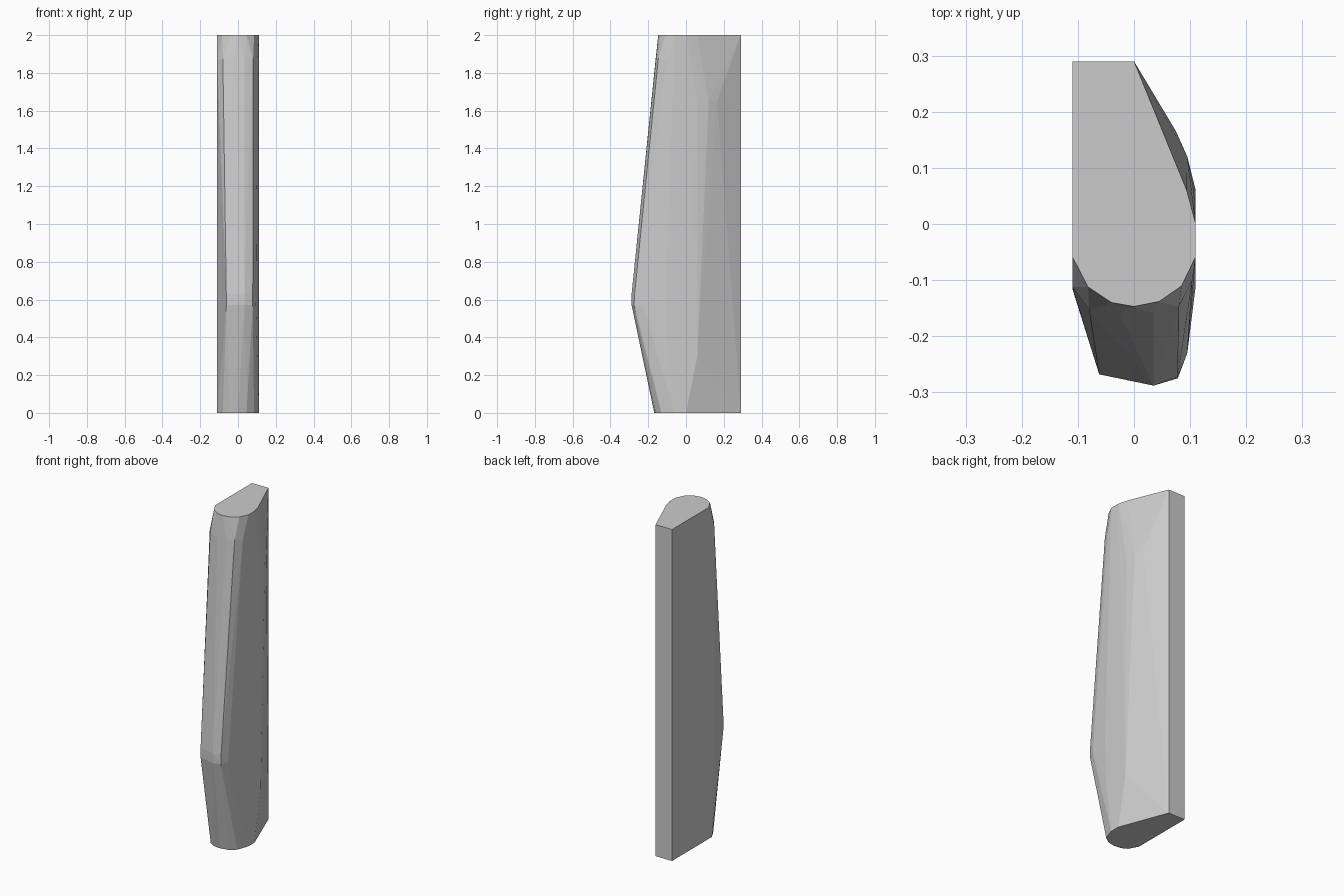
import bpy, bmesh, math

# Cross-sections of the faceted post: height -> (x, y) corners
sections = {
    # flat base with a rounded front
    0.0: [(-0.11, 0.29), (0, 0.29), (0.11, 0.0), (0.11, -0.06), (0.085, -0.13),
          (0.045, -0.16), (0, -0.168), (-0.045, -0.164), (-0.08, -0.145), (-0.11, -0.09)],
    # lower end of the right-hand ridge
    0.3: [(0.11, 0.06), (0.11, -0.1)],
    # bulge, the widest point of the front
    0.57: [(-0.062, -0.268), (0.035, -0.288), (0.078, -0.275), (0.095, -0.23),
           (0.11, -0.11), (-0.11, -0.115)],
    0.63: [(-0.062, -0.268), (0.035, -0.288), (0.078, -0.272), (0.095, -0.225)],
    # upper end of the right-hand ridge
    1.65: [(0.095, 0.12), (0.075, 0.165), (0.107, 0.06)],
    # shoulder below the rounded top edge
    1.87: [(-0.11, -0.112), (-0.08, -0.152), (-0.025, -0.161), (0.035, -0.16),
           (0.08, -0.147), (0.104, -0.1)],
    # flat top
    2.0: [(-0.11, 0.29), (0, 0.29), (0.094, 0.06), (0.11, 0.0), (0.11, -0.058),
          (0.085, -0.11), (0.045, -0.138), (0, -0.147), (-0.04, -0.14),
          (-0.082, -0.112), (-0.11, -0.058)],
}

# Skin the sections with a convex shell
bm = bmesh.new()
for z, corners in sections.items():
    for x, y in corners:
        bm.verts.new((x, y, z))
hull = bmesh.ops.convex_hull(bm, input=bm.verts)
loose = [v for v in bm.verts if not v.link_faces]
bmesh.ops.delete(bm, geom=loose, context='VERTS')
bmesh.ops.dissolve_limit(bm, angle_limit=math.radians(0.5), verts=bm.verts, edges=bm.edges)
bmesh.ops.recalc_face_normals(bm, faces=bm.faces)

mesh = bpy.data.meshes.new("faceted_post")
bm.to_mesh(mesh)
bm.free()
bpy.context.collection.objects.link(bpy.data.objects.new("faceted_post", mesh))
